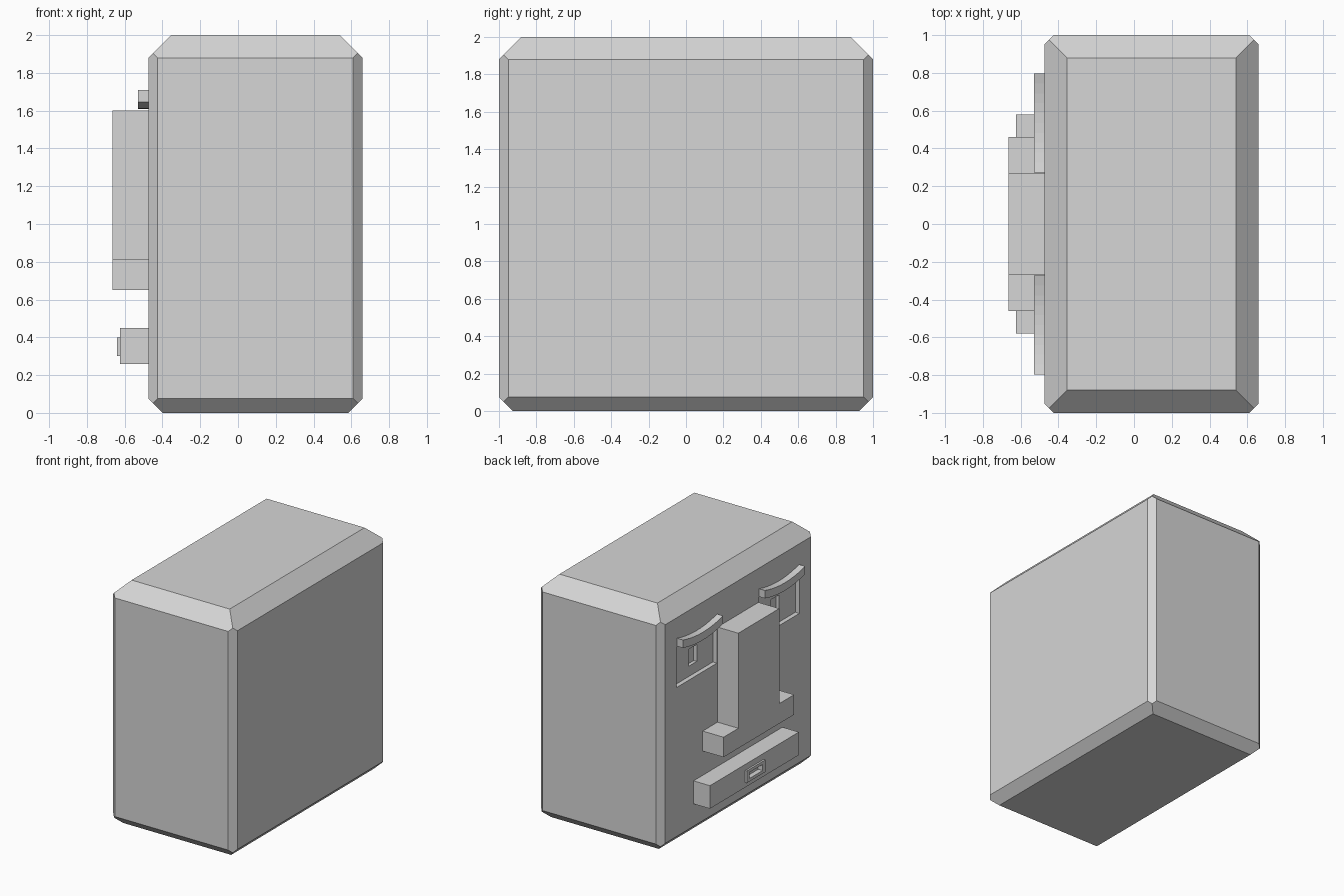
import bpy, bmesh
from mathutils import Vector

if "Cube" in bpy.data.objects:
    bpy.data.objects.remove(bpy.data.objects["Cube"])

grey = bpy.data.materials.new("light_grey")
grey.use_nodes = True
colour = (0.67, 0.67, 0.67, 1)
grey.diffuse_color = colour
grey.node_tree.nodes["Principled BSDF"].inputs["Base Color"].default_value = colour

FACE_X = -0.475   # plane of the face side
BACK_X = 0.66


def finish(name, bm):
    bmesh.ops.recalc_face_normals(bm, faces=bm.faces)
    mesh = bpy.data.meshes.new(name)
    bm.to_mesh(mesh)
    bm.free()
    mesh.materials.append(grey)
    obj = bpy.data.objects.new(name, mesh)
    bpy.context.collection.objects.link(obj)
    return obj


def box_bm(lo, hi):
    bm = bmesh.new()
    bmesh.ops.create_cube(bm, size=1)
    lo, hi = Vector(lo), Vector(hi)
    for v in bm.verts:
        v.co = v.co * (hi - lo) + (lo + hi) / 2
    return bm


def box(name, lo, hi):
    return finish(name, box_bm(lo, hi))


def extrude_profile(name, points, x0, x1):
    """Extrude a (y, z) outline along x."""
    bm = bmesh.new()
    face = bm.faces.new([bm.verts.new((x0, y, z)) for y, z in points])
    out = bmesh.ops.extrude_face_region(bm, geom=[face])["geom"]
    moved = [g for g in out if isinstance(g, bmesh.types.BMVert)]
    bmesh.ops.translate(bm, verts=moved, vec=(x1 - x0, 0, 0))
    return finish(name, bm)


def cut(target, lo, hi):
    """Cut a box-shaped recess and discard the cutter."""
    cutter = box("recess_cutter", lo, hi)
    cutter.hide_render = True
    mod = target.modifiers.new("recess", "BOOLEAN")
    mod.operation = "DIFFERENCE"
    mod.solver = "EXACT"
    mod.object = cutter
    bpy.context.view_layer.objects.active = target
    bpy.ops.object.modifier_apply(modifier=mod.name)
    bpy.data.objects.remove(cutter)


def bevel_plane(bm, corner, normal, size):
    """Slice a 45 degree chamfer off one edge of a convex solid."""
    n = Vector(normal).normalized()
    point = Vector(corner) - n * size / 2 ** 0.5
    bmesh.ops.bisect_plane(bm, geom=bm.verts[:] + bm.edges[:] + bm.faces[:],
                           plane_co=point, plane_no=n, clear_outer=True)
    rim = [e for e in bm.edges if e.is_boundary]
    bmesh.ops.holes_fill(bm, edges=rim, sides=0)


# Body: block with wide top, medium bottom and narrow vertical chamfers
bm = box_bm((FACE_X, -1, 0), (BACK_X, 1, 2))
sides = ((FACE_X, -1), (BACK_X, 1))
for z, nz, size in ((2, 1, 0.12), (0, -1, 0.075)):
    for x, s in sides:
        bevel_plane(bm, (x, 0, z), (s, 0, nz), size)
        bevel_plane(bm, (0, s, z), (0, s, nz), size)
for x, sx in sides:
    for sy in (-1, 1):
        bevel_plane(bm, (x, sy, 1), (sx, sy, 0), 0.05)
body = finish("body", bm)

for side, s in (("left", -1), ("right", 1)):
    # Recessed eye with a deeper pupil
    for y0, y1, z0, z1, depth in ((0.275, 0.8, 1.305, 1.64, 0.037),
                                  (0.485, 0.59, 1.39, 1.53, 0.065)):
        a, b = sorted((s * y0, s * y1))
        cut(body, (FACE_X - 0.1, a, z0), (FACE_X + depth, b, z1))

    # Sagging eyebrow
    ts = [i / 5 - 1 for i in range(11)]
    lower = [(s * (0.535 + 0.262 * t), 1.61 + 0.035 * t * t) for t in ts]
    upper = [(y, z + 0.065) for y, z in reversed(lower)]
    extrude_profile(side + "_eyebrow", lower + upper, -0.53, FACE_X + 0.02)

# Nose: tall bridge on a wide base
half = [(0.46, 0.65), (0.46, 0.815), (0.267, 0.815), (0.267, 1.6)]
outline = half + [(-y, z) for y, z in reversed(half)]
extrude_profile("nose", outline, -0.665, FACE_X + 0.02)

# Mouth: bar with a small raised frame around a slot
mouth = box("mouth", (-0.625, -0.58, 0.26), (FACE_X + 0.02, 0.58, 0.45))
cut(mouth, (-0.7, -0.085, 0.325), (-0.6, 0.085, 0.375))
frame = box("mouth_frame", (-0.64, -0.12, 0.3), (-0.625, 0.12, 0.4))
cut(frame, (-0.7, -0.085, 0.325), (-0.6, 0.085, 0.375))
